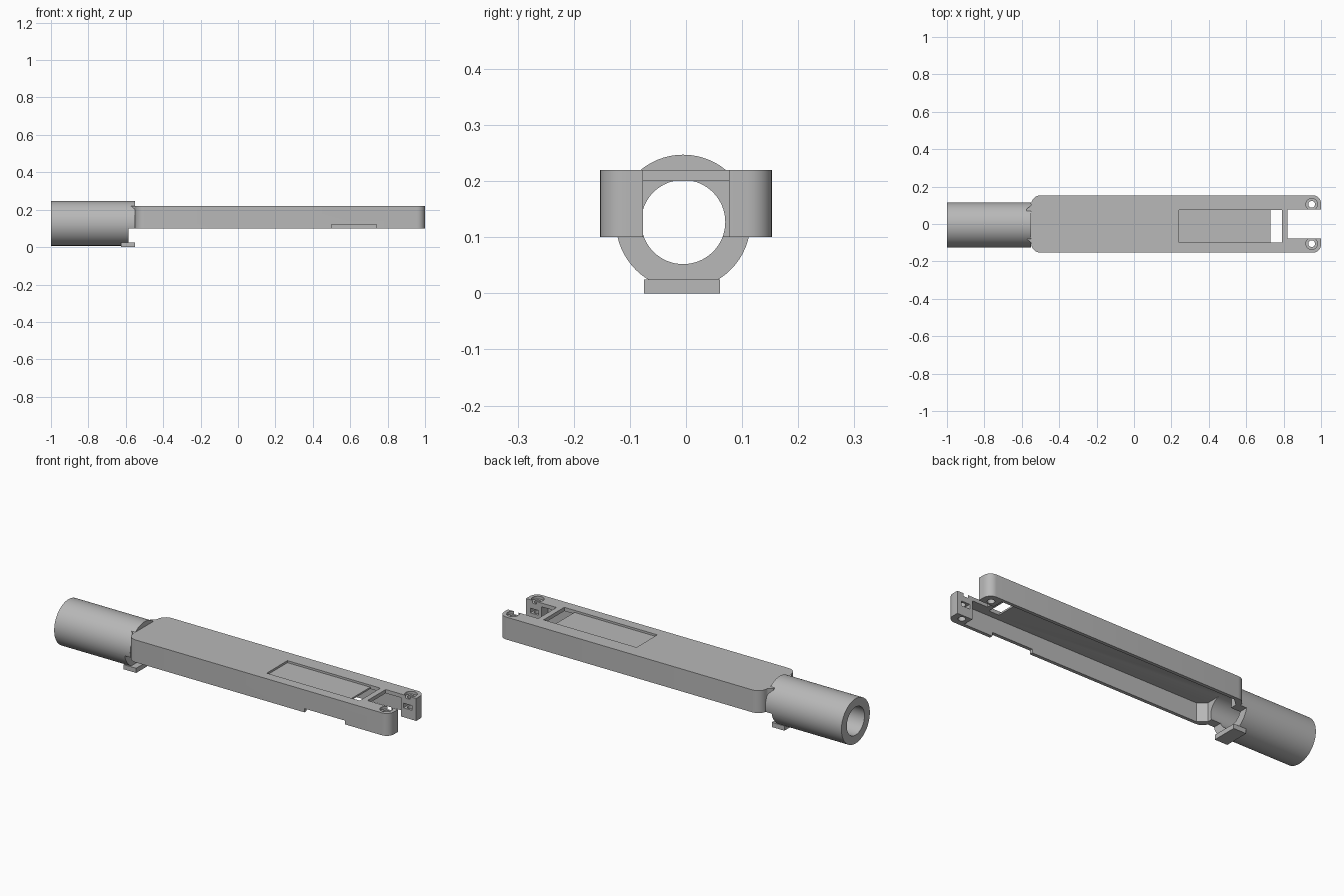
import bpy, bmesh, math
from mathutils import Matrix

cube = bpy.data.objects.get("Cube")
if cube:
    bpy.data.objects.remove(cube, do_unlink=True)

grey = bpy.data.materials.new("plain grey")
grey.use_nodes = True
colour = (0.48, 0.48, 0.48, 1)
grey.diffuse_color = colour
grey.node_tree.nodes["Principled BSDF"].inputs["Base Color"].default_value = colour

AXIS_Y, AXIS_Z = -0.005, 0.127   # centre line of the tube


def finish(name, bm):
    bmesh.ops.recalc_face_normals(bm, faces=bm.faces)
    mesh = bpy.data.meshes.new(name)
    bm.to_mesh(mesh)
    bm.free()
    mesh.materials.append(grey)
    ob = bpy.data.objects.new(name, mesh)
    bpy.context.collection.objects.link(ob)
    return ob


def prism(name, outline, z0, z1):
    bm = bmesh.new()
    face = bm.faces.new([bm.verts.new((x, y, z0)) for x, y in outline])
    new = bmesh.ops.extrude_face_region(bm, geom=[face])["geom"]
    top = [v for v in new if isinstance(v, bmesh.types.BMVert)]
    bmesh.ops.translate(bm, verts=top, vec=(0, 0, z1 - z0))
    return finish(name, bm)


def box(name, x0, x1, y0, y1, z0, z1):
    return prism(name, [(x0, y0), (x1, y0), (x1, y1), (x0, y1)], z0, z1)


def cylinder(name, r, centre, length, along_x=False, sides=64):
    bm = bmesh.new()
    turn = Matrix.Rotation(math.pi / 2, 4, 'Y') if along_x else Matrix()
    bmesh.ops.create_cone(bm, cap_ends=True, segments=sides, radius1=r, radius2=r,
                          depth=length, matrix=Matrix.Translation(centre) @ turn)
    return finish(name, bm)


def cut(target, cutters):
    for c in cutters:
        c.hide_render = True
        mod = target.modifiers.new("cut", 'BOOLEAN')
        mod.operation, mod.solver, mod.object = 'DIFFERENCE', 'EXACT', c
        bpy.context.view_layer.objects.active = target
        bpy.ops.object.modifier_apply(modifier=mod.name)


def arc(cx, cy, r, a0, a1, n=8):
    return [(cx + r * math.cos(math.radians(a0 + (a1 - a0) * i / n)),
             cy + r * math.sin(math.radians(a0 + (a1 - a0) * i / n))) for i in range(n + 1)]


def mirrored(half):
    return half + [(x, -y) for x, y in reversed(half)]


# Housing: long shell with rounded far corners and a tapered neck
half = arc(0.957, 0.11, 0.043, 0, 90) + arc(-0.5, 0.103, 0.05, 90, 180, 6) + [(-0.553, 0.097), (-0.575, 0.08)]
housing = prism("housing", mirrored(half), 0.1, 0.22)

# Socket tube, shortened on its lower side
tube = cylinder("socket_tube", 0.12, (-0.775, AXIS_Y, AXIS_Z), 0.45, True)

# Cutters for the housing
inner = [(0.91, 0.135), (-0.49, 0.135), (-0.53, 0.1)]
cavity = prism("cavity_cutter", mirrored(inner), 0.0, 0.2)
bore = cylinder("bore_cutter", 0.075, (-0.8, AXIS_Y, AXIS_Z), 0.6, True)
cutters = [
    cavity, bore,
    box("end_slot_cutter", 0.82, 1.1, -0.077, 0.077, 0, 0.4),
    box("panel_cutter", 0.24, 0.79, -0.1, 0.075, 0.209, 0.3),
    box("window_cutter", 0.73, 0.79, -0.1, 0.075, 0.15, 0.3),
    box("edge_notch_cutter", 0.5, 0.74, -0.2, -0.12, 0.05, 0.12),
]
# Screw holes with counterbores and nut pockets in both end posts
for s in (-1, 1):
    y = s * 0.105
    cutters += [
        cylinder("screw_cutter", 0.018, (0.95, y, 0.15), 0.4, sides=32),
        cylinder("head_cutter", 0.031, (0.95, y, 0.26), 0.11, sides=32),
        box("nut_cutter", 0.925, 0.975, min(s * 0.06, s * 0.13), max(s * 0.06, s * 0.13), 0.15, 0.175),
    ]
cut(housing, cutters)
lower = box("lower_cutter", -0.585, -0.4, -0.3, 0.3, -0.1, 0.1)
cut(tube, [bore, lower])

# Locating tab under the tube mouth
tab = box("locating_tab", -0.625, -0.55, -0.075, 0.061, 0, 0.025)
cut(tab, [bore])

for c in cutters + [lower]:
    bpy.data.objects.remove(c, do_unlink=True)

# Smooth the curved walls, keep the corners sharp
for ob in (housing, tube, tab):
    bpy.ops.object.select_all(action='DESELECT')
    ob.select_set(True)
    bpy.context.view_layer.objects.active = ob
    bpy.ops.object.shade_smooth_by_angle(angle=math.radians(30))
